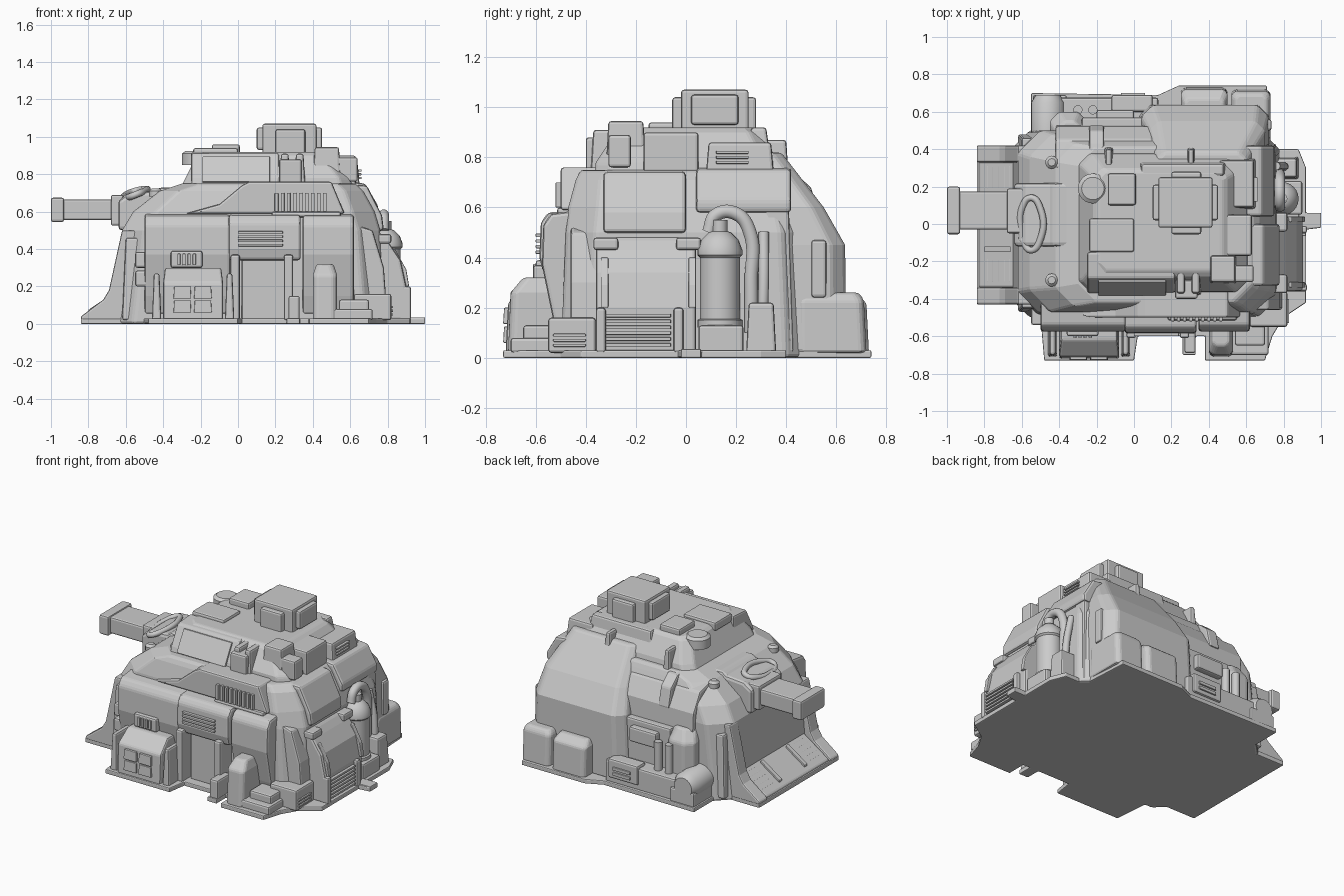
import bpy, bmesh, math
from mathutils import Vector


def finish(name, bm, bev=0.012):
    bmesh.ops.recalc_face_normals(bm, faces=bm.faces)
    me = bpy.data.meshes.new(name)
    bm.to_mesh(me)
    bm.free()
    ob = bpy.data.objects.new(name, me)
    bpy.context.collection.objects.link(ob)
    if bev:
        m = ob.modifiers.new("bevel", 'BEVEL')
        m.width, m.segments, m.limit_method = bev, 2, 'ANGLE'
    return ob


def skin(name, rings, bev):
    """Join equal-length rings of points and cap both ends."""
    bm = bmesh.new()
    vs = [[bm.verts.new(p) for p in r] for r in rings]
    n = len(vs[0])
    for a, b in zip(vs, vs[1:]):
        for i in range(n):
            bm.faces.new((a[i], a[(i + 1) % n], b[(i + 1) % n], b[i]))
    bm.faces.new(vs[0])
    bm.faces.new(vs[-1])
    return finish(name, bm, bev)


def tiers(name, levels, bev=0.012):
    """Stacked chamfered rectangles: (z, x0, x1, y0, y1, corner)."""
    rings = []
    for z, x0, x1, y0, y1, c in levels:
        p = [(x0 + c, y0), (x1 - c, y0), (x1, y0 + c), (x1, y1 - c),
             (x1 - c, y1), (x0 + c, y1), (x0, y1 - c), (x0, y0 + c)]
        if c == 0:
            p = [(x0, y0), (x1, y0), (x1, y1), (x0, y1)]
        rings.append([(x, y, z) for x, y in p])
    return skin(name, rings, bev)


def box(name, x, y, z, inset=0.0, bev=0.012):
    return tiers(name, [(z[0], *x, *y, 0), (z[1], x[0] + inset, x[1] - inset,
                                            y[0] + inset, y[1] - inset, 0)], bev)


def prism(name, pts, axis, a, b, bev=0.012):
    put = {'x': lambda p, t: (t, p[0], p[1]), 'y': lambda p, t: (p[0], t, p[1]),
           'z': lambda p, t: (p[0], p[1], t)}[axis]
    return skin(name, [[put(p, t) for p in pts] for t in (a, b)], bev)


def turned(name, profile, loc, axis='z', n=24):
    """Lathe a (radius, height) profile."""
    rings = []
    for r, h in profile:
        c = [(r * math.cos(2 * math.pi * i / n), r * math.sin(2 * math.pi * i / n), h) for i in range(n)]
        if axis == 'x':
            c = [(h, p[0], p[1]) for p in c]
        if axis == 'y':
            c = [(p[0], h, p[1]) for p in c]
        rings.append([Vector(p) + Vector(loc) for p in c])
    ob = skin(name, rings, 0)
    bpy.context.view_layer.objects.active = ob
    ob.select_set(True)
    bpy.ops.object.shade_smooth_by_angle(angle=math.radians(35))
    ob.select_set(False)


def pipe(name, pts, r):
    cu = bpy.data.curves.new(name, 'CURVE')
    cu.dimensions, cu.bevel_depth, cu.bevel_resolution, cu.use_fill_caps = '3D', r, 3, True
    sp = cu.splines.new('BEZIER')
    sp.bezier_points.add(len(pts) - 1)
    for q, p in zip(sp.bezier_points, pts):
        q.co = p
        q.handle_left_type = q.handle_right_type = 'AUTO'
    bpy.context.collection.objects.link(bpy.data.objects.new(name, cu))


def slats(name, n, x, y, z, axis):
    """n bars dividing the given box along one axis."""
    ext = [x, y, z]
    lo, hi = ext[axis]
    s = (hi - lo) / n
    for i in range(n):
        e = list(ext)
        e[axis] = (lo + s * (i + 0.2), lo + s * (i + 0.8))
        box(f"{name}_{i + 1}", *e, bev=0.003)


# ground slab
prism("base_slab", [(-.84, -.43), (-.84, .42), (-.62, .42), (-.55, .5), (-.55, .7), (.13, .69), (.24, .74),
                    (.71, .74), (.73, .4), (.88, .4), (.92, .3), (.92, .06), (1, .06), (1, -.02), (.92, -.03),
                    (.92, -.42), (.8, -.5), (.74, -.6), (.7, -.73), (.38, -.73), (.38, -.6), (.33, -.6),
                    (.33, -.7), (.26, -.7), (.26, -.6), (.02, -.6), (0, -.73), (-.48, -.73), (-.5, -.5),
                    (-.6, -.43)], 'z', 0, .03, .006)

# main hull, deck and turret
tiers("hull", [(.0, -.66, .78, -.5, .5, .1), (.5, -.62, .76, -.48, .5, .12), (.6, -.56, .73, -.47, .48, .12),
               (.71, -.42, .67, -.44, .43, .1), (.75, -.3, .63, -.42, .41, .1)], .015)
tiers("turret", [(.7, -.32, .62, -.37, .39, .06), (.78, -.28, .6, -.36, .37, .06),
                 (.9, -.22, .5, -.28, .3, .05), (.92, -.19, .47, -.25, .28, .05)])
tiers("rear_side_armour", [(.02, .02, .73, .3, .64, .06), (.45, .04, .72, .3, .635, .06),
                           (.6, .08, .7, .28, .55, .05), (.82, .12, .6, .2, .38, .04)], .015)
prism("rear_side_shoulder", [(.3, .4), (.53, .4), (.52, .56), (.45, .68), (.3, .72)], 'x', -.42, .1)

# ramp nose on the gun side
prism("ramp", [(-.83, .02), (-.83, .04), (-.64, .17), (-.6, .5), (-.5, .5), (-.5, .02)], 'y', -.34, .33)
for s, y in (("front", -.385), ("back", .375)):
    prism(f"ramp_cheek_{s}", [(-.84, .02), (-.84, .04), (-.72, .13), (-.69, .18), (-.62, .5), (-.45, .5),
                              (-.45, .02)], 'y', y - .045, y + .045)
for i in range(5):
    for y in (-.25, .25):
        x, z = -.8 + i * .03, .062 + i * .0205
        prism("ramp_tread", [(x, z - .015), (x + .015, z + .01), (x + .022, z + .01), (x + .022, z - .01)],
              'y', y - .06, y + .06, .002)
prism("ramp_panel_rim", [(-.8, .05), (-.8, .075), (-.66, .17), (-.66, .14)], 'y', -.15, -.12, .003)
prism("ramp_panel_rim", [(-.8, .05), (-.8, .075), (-.66, .17), (-.66, .14)], 'y', .12, .15, .003)

# gun and its mount
box("gun_barrel", (-.95, -.6), (-.03, .175), (.555, .665))
box("gun_muzzle", (-1, -.93), (-.055, .2), (.545, .675))
box("gun_collar", (-.68, -.55), (-.05, .19), (.525, .69))
prism("gun_mount", [(-.64, .5), (-.64, .66), (-.58, .7), (-.45, .71), (-.42, .73), (-.3, .73), (-.3, .5)],
      'y', -.12, .22, .02)
pipe("deck_loop", [(-.6, -.08, .67), (-.6, .08, .69), (-.55, .14, .71), (-.5, .08, .72), (-.5, -.08, .71),
                   (-.55, -.14, .69), (-.6, -.08, .67)], .018)
for y in (-.3, .33):
    turned("deck_bolt", [(.035, 0), (.035, .03), (.02, .045)], (-.44, y, .68), n=12)

# front side bulges
bulge = [(-.4, .05), (-.5, .05), (-.53, .15), (-.575, .37), (-.57, .53), (-.54, .575), (-.42, .59)]
for n, a, b in (("left", -.5, -.04), ("right", .345, .62)):
    prism(f"front_bulge_{n}", bulge, 'x', a, b, .015)
prism("front_bulge_middle", [(-.4, .34), (-.57, .34), (-.585, .4), (-.58, .54), (-.55, .58), (-.42, .59)],
      'x', -.05, .335, .015)
slats("front_vent", 4, (0, .24), (-.6, -.56), (.41, .5), 2)
box("front_grill_frame", (-.36, -.19), (-.6, -.55), (.3, .39))
slats("front_grill", 4, (-.33, -.22), (-.61, -.58), (.315, .375), 0)

# upper vent cowl on the front side
prism("vent_cowl", [(-.28, .59), (-.1, .64), (.02, .74), (.06, .76), (.5, .76), (.57, .59)], 'y', -.5, -.35)
slats("cowl_vent", 9, (.19, .48), (-.52, -.48), (.6, .7), 0)
box("cowl_vent_sill", (.18, .55), (-.515, -.45), (.57, .6))

# front locker with windows and posts
tiers("front_locker", [(.02, -.4, -.08, -.72, -.5, 0), (.22, -.4, -.08, -.71, -.5, 0), (.3, -.39, -.09, -.62, -.5, 0)])
for x in (-.345, -.235):
    for z in (.06, .135):
        box("locker_panel", (x, x + .095), (-.73, -.7), (z, z + .065), .004, .004)
for x in (-.46, -.07):
    box("locker_post", (x, x + .05), (-.71, -.5), (.02, .27), .01)
for z in (.2, .3):
    box("corner_box", (-.55, -.46), (-.54, -.35), (z, z + .085))

# front doorway and towers
box("front_door", (.02, .26), (-.54, -.4), (.02, .36))
for x in (-.04, .245):
    box("door_post", (x, x + .05), (-.61, -.4), (.02, .37))
box("door_bollard", (.27, .33), (-.69, -.55), (.02, .15))
tiers("front_tower", [(.02, .4, .53, -.71, -.5, .02), (.26, .4, .53, -.7, -.5, .02), (.32, .42, .51, -.65, -.5, .02)])
box("step_low", (.5, .72), (-.7, -.5), (.02, .08))
box("step_mid", (.54, .7), (-.65, -.45), (.02, .13))
box("step_box", (.62, .82), (-.55, -.36), (.02, .16))
slats("step_vent", 3, (.8, .83), (-.53, -.4), (.04, .1), 2)

# radiator block at the right end
prism("radiator_block", [(.5, .02), (.9, .02), (.9, .2), (.87, .34), (.81, .43), (.77, .48), (.5, .49)],
      'y', -.36, .04, .015)
slats("radiator_bar", 6, (.88, .92), (-.32, -.06), (.04, .18), 2)
for y in (-.36, -.05):
    box("radiator_frame", (.86, .925), (y, y + .04), (.02, .2))
prism("radiator_hood", [(.85, .2), (.915, .2), (.9, .29), (.84, .4), (.8, .4)], 'y', -.34, -.31, .005)
prism("radiator_hood", [(.85, .2), (.915, .2), (.9, .29), (.84, .4), (.8, .4)], 'y', .01, .04, .005)
for y in (-.37, -.04):
    box("end_grip", (.74, .82), (y, y + .1), (.43, .48))
prism("end_upper_left", [(.5, .48), (.78, .5), (.77, .58), (.69, .74), (.5, .75)], 'y', -.33, 0, .015)
prism("end_upper_right", [(.5, .58), (.75, .58), (.75, .63), (.68, .75), (.5, .77)], 'y', .04, .42, .015)
box("end_side_wall", (.5, .76), (.3, .43), (.02, .62), .02)
prism("front_corner", [(.5, .02), (.8, .02), (.78, .3), (.72, .5), (.5, .57)], 'y', -.46, -.34)
box("tow_block", (.88, 1), (-.02, .06), (.0, .035), 0, .005)

# tank with pipes
turned("tank", [(.09, .12), (.09, .15), (.08, .155), (.08, .4), (.09, .41), (.09, .43), (.075, .47),
                (.045, .5), (.03, .505), (.03, .55)], (.79, .135, 0))
box("tank_base", (.7, .9), (.05, .23), (.02, .13))
pipe("tank_pipe", [(.78, .09, .5), (.78, .12, .57), (.78, .2, .575), (.78, .255, .5), (.78, .26, .3),
                   (.78, .26, .1)], .028)
pipe("tank_side_pipe", [(.8, .3, .05), (.8, .31, .3), (.76, .31, .5)], .022)
box("pipe_foot", (.7, .88), (.24, .36), (.02, .22), .01)

# back corner and back side boxes
tiers("back_corner_box", [(.02, .52, .73, .44, .72, .02), (.23, .52, .73, .44, .71, .02), (.26, .54, .71, .46, .69, .02)])
box("back_corner_slot", (.7, .735), (.5, .56), (.24, .47))
tiers("back_box", [(.02, .25, .5, .5, .73, .02), (.22, .25, .5, .5, .72, .02), (.26, .27, .48, .5, .67, .02)])
box("back_ledge", (-.4, .13), (.45, .675), (.02, .17))
box("back_ledge_plate", (-.12, .1), (.6, .69), (.06, .19))
slats("ledge_slot", 2, (-.07, .06), (.68, .7), (.08, .15), 2)
box("back_panel", (-.28, .08), (.45, .57), (.15, .44))
box("back_panel_box", (-.2, 0), (.5, .61), (.3, .4))
tiers("back_pod", [(.15, -.45, -.25, .45, .6, .05), (.38, -.45, -.25, .45, .6, .05), (.46, -.42, -.27, .4, .55, .05)])
turned("back_drum", [(.06, .42), (.09, .45), (.09, .65), (.065, .69)], (-.46, 0, .14), 'y')
box("drum_cradle", (-.54, -.36), (.46, .69), (.02, .12))
for x in (-.22, -.3):
    turned("back_pipe", [(.025, .1), (.025, .36)], (x, .61, 0), n=12)
box("nose_pillar_back", (-.62, -.5), (.3, .48), (.02, .44), .02)
box("nose_pillar_front", (-.62, -.5), (-.47, -.3), (.02, .46), .02)

# cab window and turret fittings
prism("cab", [(-.375, .73), (-.36, .78), (-.29, .91), (-.15, .92), (-.15, .73)], 'x', -.25, .22)
prism("cab_window", [(-.385, .76), (-.31, .895), (-.29, .89), (-.35, .75)], 'x', -.19, .17, .004)
for x in (.22, .3):
    box("cab_rib", (x, x + .06), (-.38, -.15), (.74, .91), .01)
box("rack_box_tall", (.4, .55), (-.32, -.16), (.75, .945), .01)
box("rack_box_low", (.5, .64), (-.31, -.22), (.76, .89))
box("rack_box_wide", (.48, .63), (-.17, .05), (.74, .9))
box("side_can", (.22, .34), (-.4, -.3), (.74, .88))
box("vent_housing", (.45, .65), (.08, .35), (.74, .86), .01)
slats("housing_vent", 3, (.63, .66), (.12, .25), (.77, .83), 2)

# roof hatch and boxes
box("hatch", (.13, .42), (-.02, .25), (.88, 1.07))
box("hatch_band", (.1, .45), (.02, .21), (.93, 1.05))
box("hatch_frame", (.2, .36), (-.055, .28), (.9, 1.04))
box("roof_box_back", (-.14, .01), (.1, .27), (.88, .96))
box("roof_box_front", (-.24, 0), (-.15, .03), (.88, .94))
turned("roof_cap", [(.08, .85), (.08, .91), (.06, .925)], (-.22, .19, 0))
box("roof_spine", (.02, .5), (.24, .34), (.78, .92), .02)
for x in (-.16, .28):
    box("roof_fin", (x, x + .05), (.28, .41), (.72, .87), .01)
prism("back_fin", [(.38, .55), (.53, .55), (.5, .68), (.43, .74), (.38, .75)], 'x', -.24, -.16)
